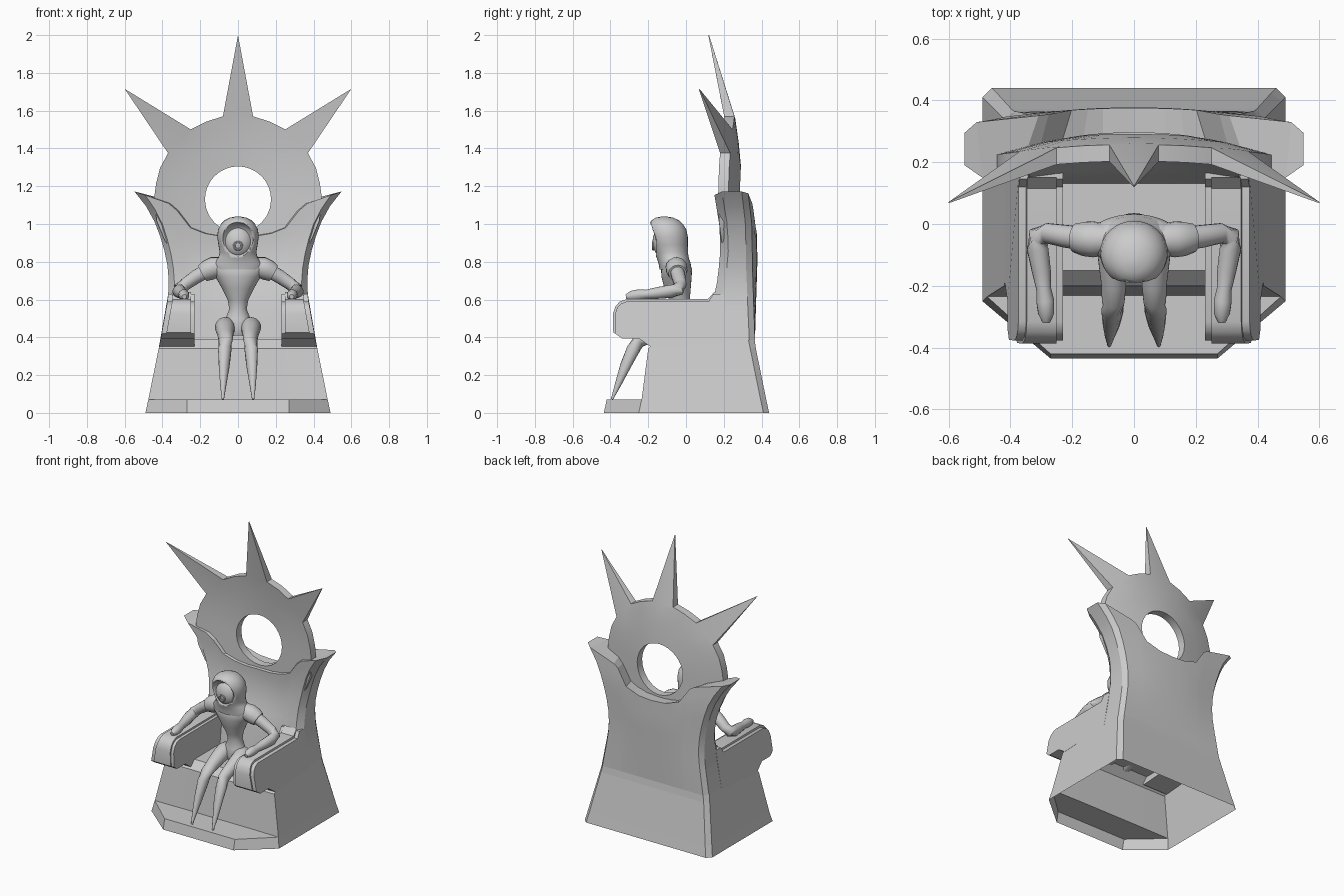
import bpy, bmesh
from math import sin, cos, pi, radians
from mathutils import Vector

if "Cube" in bpy.data.objects:
    bpy.data.objects.remove(bpy.data.objects["Cube"])


def interp(table, t):
    if t <= table[0][0]:
        return table[0][1]
    for (a, p), (b, q) in zip(table, table[1:]):
        if t <= b:
            return p + (q - p) * (t - a) / (b - a)
    return table[-1][1]


def loft(name, rings, cap_start=True, cap_end=True, loop=False, smooth=None, flip=()):
    """Bridge equal-length closed rings; optionally close the last ring to the first."""
    bm = bmesh.new()
    vs = [[bm.verts.new(p) for p in r] for r in rings]
    n = len(rings[0])
    pairs = list(zip(vs, vs[1:])) + ([(vs[-1], vs[0])] if loop else [])
    for a, b in pairs:
        for i in range(n):
            j = (i + 1) % n
            bm.faces.new((a[i], a[j], b[j], b[i]))
    if not loop:
        if cap_start:
            bm.faces.new(vs[0])
        if cap_end:
            bm.faces.new(vs[-1])
    bmesh.ops.remove_doubles(bm, verts=bm.verts[:], dist=1e-5)
    bmesh.ops.recalc_face_normals(bm, faces=bm.faces[:])
    me = bpy.data.meshes.new(name)
    bm.to_mesh(me)
    bm.free()
    ob = bpy.data.objects.new(name, me)
    bpy.context.collection.objects.link(ob)
    if smooth:
        bpy.ops.object.select_all(action='DESELECT')
        ob.select_set(True)
        bpy.context.view_layer.objects.active = ob
        bpy.ops.object.shade_smooth_by_angle(angle=radians(smooth))
    return ob


def mirrored(ob):
    m = ob.modifiers.new("mirror", 'MIRROR')
    m.use_mirror_merge = False
    return ob


# outer half-width of the throne by height
WIDTH = [(0, .49), (.39, .41), (.6, .372), (.68, .365), (.8, .375), (.9, .4),
         (1, .435), (1.1, .49), (1.17, .548)]

# throne base: footstep, front panel and seat, open underneath
base = [(0, (.27, -.435), (.49, -.25), (.49, .41), (.46, .44)),
        (.07, (.27, -.42), (.475, -.235), (.475, .395), (.445, .425)),
        (.07, (.27, -.232), (.475, -.235), (.475, .395), (.445, .425)),
        (.34, (.25, -.2), (.42, -.2), (.42, .34), (.395, .37)),
        (.39, (.25, -.15), (.41, -.15), (.41, .33), (.385, .363))]
loft("throne_base", [[(x, y, z) for x, y in p] + [(-x, y, z) for x, y in reversed(p)]
                     for z, *p in base], cap_start=False)

# throne back: flared slab with a scooped top
FRONT_TOP = [(0, .935), (.24, .937), (.42, .95), (.59, .98), (.68, 1.07), (.74, 1.11), (1, 1.172)]
BACK_TOP = [(0, .945), (.24, .952), (.47, .985), (.57, 1.09), (.62, 1.11), (1, 1.172)]
FRONT_Y = [(.38, .13), (.6, .14), (.7, .16), (.87, .175), (1, .168), (1.17, .14)]
BACK_Y = [(.38, .365), (.55, .37), (.8, .378), (1, .375), (1.17, .355)]


def back_point(u, v, rear):
    top = interp(BACK_TOP if rear else FRONT_TOP, abs(u))
    z = .385 + v * (top - .385)
    edge = abs(u) == 1
    if rear:
        y = interp(BACK_Y, z) - .03 * u * u * min(1, (z - .385) / .4) - .03 * edge
    else:
        y = interp(FRONT_Y, z) + .05 * (1 - u * u) * min(1, (z - .385) / .4) + .05 * edge
    return (u * interp(WIDTH, z), y, z)


def both_sides(us):
    return [-u for u in reversed(us)] + [u for u in us if u > 0]


fu = both_sides([0, .24, .42, .59, .68, .74, .92, 1])
bu = both_sides([0, .24, .35, .47, .57, .62, .94, 1])
rings = []
for k in range(11):
    v = k / 10
    rings.append([back_point(u, v, False) for u in fu] +
                 [back_point(u, v, True) for u in reversed(bu)])
back = loft("throne_back", rings, cap_start=False, cap_end=False, smooth=25)
bm = bmesh.new()
bm.from_mesh(back.data)
bm.verts.ensure_lookup_table()
n, m, s = len(fu), len(fu) + len(bu), 10 * (len(fu) + len(bu))
for i in range(n - 1):  # top rim between front and rear edge
    bm.faces.new([bm.verts[s + j] for j in (i, i + 1, m - 2 - i, m - 1 - i)])
bmesh.ops.recalc_face_normals(bm, faces=bm.faces[:])
bm.to_mesh(back.data)
bm.free()


# armrests: curled side profile, leaning with the outer wall
def armrest(name, pts, inner, inset):
    rings = [[(inner + .0 * z, y, z) for y, z in pts],
             [(interp(WIDTH, z) - inset, y, z) for y, z in pts]]
    return mirrored(loft(name, rings, smooth=30))


armrest("armrest", [(.2, .37), (-.18, .345), (-.25, .395), (-.34, .395), (-.375, .42), (-.377, .52),
                    (-.365, .556), (-.345, .578), (-.315, .589), (.12, .59), (.145, .63), (.2, .63)],
        .23, 0)
armrest("armrest_pad", [(.15, .5), (-.25, .5), (-.26, .41), (-.345, .402), (-.385, .425), (-.387, .525),
                        (-.373, .565), (-.35, .59), (-.315, .602), (.115, .602), (.15, .64)],
        .25, .025)

# sunburst fan: curved ring with three spikes
half = [(10.3, .447), (22, .445), (34, .447), (45.7, .838), (56.5, .444), (68, .445), (79, .442),
        (90, .445), (105, .445), (120, .445), (135, .445), (150, .445), (165, .445)]
outline = [(0, .87)] + half + [(180, .445)] + [(-a, r) for a, r in reversed(half)]


def fan_point(a, r, side, t):
    x, z = r * sin(radians(a)), 1.13 + r * cos(radians(a))
    return (x, .27 - .37 * x * x - .198 * max(0, z - 1.13) ** 2 + side * t, z)


rings = []
for a, r in outline:
    radii = [(.175, .027), (.3, .027), (.43, .027), (r, .002 if r > .5 else .027)]
    rings.append([fan_point(a, q, -1, t) for q, t in radii] +
                 [fan_point(a, q, 1, t) for q, t in reversed(radii)])
loft("sunburst_fan", rings, loop=True, smooth=25)


# seated figure
def stack(name, rows, sides=32):
    return loft(name, [[(rx * cos(2 * pi * i / sides), cy + ry * sin(2 * pi * i / sides), z)
                        for i in range(sides)] for z, cy, rx, ry in rows], smooth=60)


def limb(name, nodes, sides=16):
    pts = [Vector(p) for p, r in nodes]
    rings = []
    for k, (p, r) in enumerate(nodes):
        d = (pts[min(k + 1, len(pts) - 1)] - pts[max(k - 1, 0)]).normalized()
        a = d.cross(Vector((.1, .5, 1))).normalized()
        b = d.cross(a)
        rings.append([pts[k] + r * (cos(2 * pi * i / sides) * a + sin(2 * pi * i / sides) * b)
                      for i in range(sides)])
    return mirrored(loft(name, rings, smooth=60))


def ellipsoid(name, c, r):
    return stack(name, [(c[2] - r[2] * cos(pi * k / 16), c[1], max(.001, r[0] * sin(pi * k / 16)),
                         max(.001, r[1] * sin(pi * k / 16))) for k in range(17)])


stack("torso", [(.41, -.03, .05, .05), (.45, -.03, .085, .065), (.5, -.03, .065, .055),
                (.55, -.03, .046, .048), (.6, -.035, .055, .055), (.66, -.045, .085, .07),
                (.72, -.05, .12, .08), (.76, -.05, .15, .082), (.79, -.05, .155, .07),
                (.815, -.055, .12, .06), (.83, -.06, .06, .05)])
hood = stack("hood", [(.76, -.055, .13, .085), (.79, -.06, .135, .085), (.82, -.07, .105, .085),
                      (.85, -.08, .097, .09), (.89, -.088, .104, .098), (.93, -.094, .11, .104),
                      (.97, -.1, .106, .102), (1.0, -.106, .09, .09), (1.02, -.11, .07, .072),
                      (1.034, -.114, .042, .045), (1.04, -.116, .01, .01)])
cutter = ellipsoid("face_cutter", (0, -.2, .91), (.095, .075, .1))
cutter.hide_render = True
cutter.hide_set(True)
cut = hood.modifiers.new("face_opening", 'BOOLEAN')
cut.operation, cut.object, cut.solver = 'DIFFERENCE', cutter, 'EXACT'
ellipsoid("face", (0, -.115, .905), (.078, .062, .085))
bpy.ops.mesh.primitive_torus_add(major_radius=.02, minor_radius=.006, major_segments=20, minor_segments=8,
                                 location=(0, -.174, .885), rotation=(pi / 2, 0, 0))
bpy.context.object.name = "mouth"

limb("sleeve", [((.08, -.05, .775), .05), ((.13, -.05, .768), .058), ((.16, -.048, .755), .056),
                ((.188, -.045, .74), .048)])
limb("arm", [((.16, -.048, .755), .038), ((.22, -.04, .722), .037), ((.28, -.03, .68), .033),
             ((.308, -.04, .655), .036), ((.312, -.08, .643), .035), ((.3, -.15, .635), .031),
             ((.292, -.21, .628), .024), ((.287, -.25, .625), .029), ((.284, -.29, .62), .026),
             ((.284, -.318, .615), .012)])
limb("leg", [((.06, .01, .45), .03), ((.064, -.02, .455), .052), ((.068, -.06, .453), .055),
             ((.068, -.12, .435), .048), ((.066, -.2, .405), .04), ((.067, -.25, .38), .037),
             ((.07, -.28, .335), .036), ((.073, -.32, .25), .029), ((.078, -.36, .15), .017),
             ((.08, -.392, .072), .006)])
